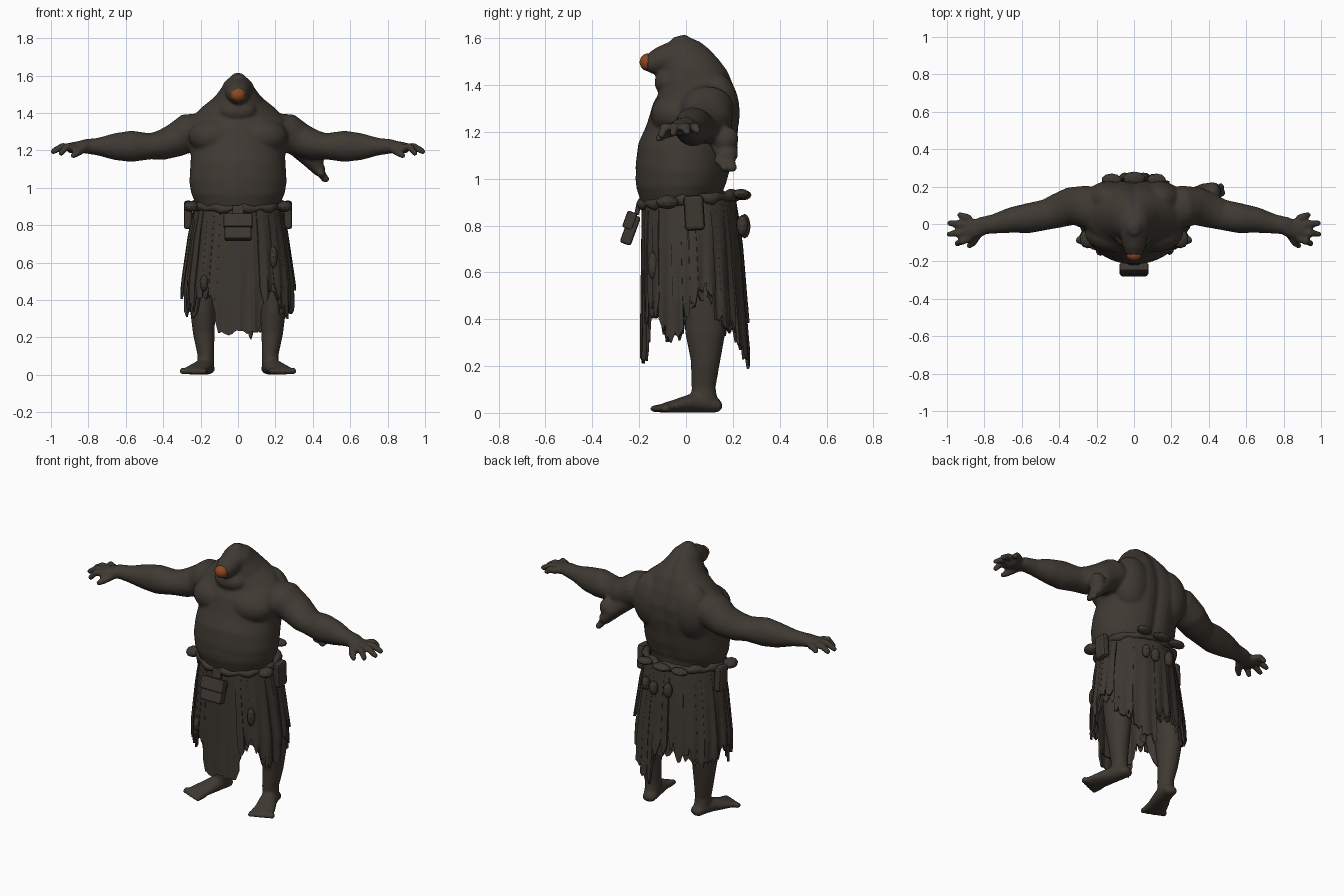
import bpy, bmesh, math, random
from mathutils import Vector, Matrix

random.seed(4)
cube = bpy.data.objects.get("Cube")
if cube:
    bpy.data.objects.remove(cube)


def material(name, rgb):
    m = bpy.data.materials.new(name)
    m.use_nodes = True
    m.diffuse_color = (*rgb, 1)
    m.node_tree.nodes["Principled BSDF"].inputs["Base Color"].default_value = (*rgb, 1)
    return m


HIDE = material("dark hide", (0.050, 0.041, 0.032))
CLOTH = material("worn cloth", (0.046, 0.038, 0.030))
ORANGE = material("orange nose", (0.27, 0.064, 0.016))


def finish(name, bm, mat, smooth=True):
    bmesh.ops.recalc_face_normals(bm, faces=bm.faces)
    mesh = bpy.data.meshes.new(name)
    bm.to_mesh(mesh)
    bm.free()
    mesh.materials.append(mat)
    for p in mesh.polygons:
        p.use_smooth = smooth
    ob = bpy.data.objects.new(name, mesh)
    bpy.context.scene.collection.objects.link(ob)
    return ob


def tube(bm, rows, side, segs=16, groove=0):
    """Loft ellipses; each row is x, y, z, radius along side, other radius."""
    pts = [Vector(r[:3]) for r in rows]
    rad = [r[3:] for r in rows]
    for i, j in ((0, 1), (-1, -2)):
        tip = pts[i] + (pts[i] - pts[j]).normalized() * min(rad[i]) * 0.5
        at = 0 if i == 0 else len(pts)
        pts.insert(at, tip)
        rad.insert(at, [k * 0.55 for k in rad[i]])
    rings = []
    for i, p in enumerate(pts):
        t = (pts[min(i + 1, len(pts) - 1)] - pts[max(i - 1, 0)]).normalized()
        u = (side - t * side.dot(t)).normalized()
        v = t.cross(u)
        ring = []
        for k in range(segs):
            a = math.tau * k / segs
            dent = 1 - groove * math.exp(-((a - math.pi / 2) / 0.13) ** 2)
            ring.append(bm.verts.new(p + u * rad[i][0] * math.cos(a)
                                     + v * rad[i][1] * math.sin(a) * dent))
        rings.append(ring)
    for a, b in zip(rings, rings[1:]):
        for k in range(segs):
            bm.faces.new((a[k], a[k - 1], b[k - 1], b[k]))
    bm.faces.new(rings[0])
    bm.faces.new(rings[-1])


def ball(bm, loc, size, detail=3):
    m = Matrix.Translation(loc) @ Matrix.Diagonal((*size, 1))
    bmesh.ops.create_icosphere(bm, subdivisions=detail, radius=1, matrix=m)


X, Y = Vector((1, 0, 0)), Vector((0, 1, 0))

# Torso rising into the neckless head, with a groove down the spine
body = bmesh.new()
torso = [(.0, .87, .20, .165), (-.012, .92, .228, .18), (-.018, .97, .25, .195),
         (-.015, 1.03, .26, .202), (-.002, 1.1, .256, .208), (.02, 1.17, .252, .198),
         (.038, 1.24, .266, .195), (.047, 1.31, .28, .188), (.047, 1.37, .255, .168),
         (.038, 1.42, .2, .15), (.018, 1.47, .132, .13), (-.002, 1.52, .094, .108),
         (-.017, 1.56, .075, .084), (-.024, 1.587, .046, .052)]
tube(body, [(0, *r) for r in torso], X, 48, 0.1)
tube(body, [(0, -.04, 1.525, .076, .068), (0, -.11, 1.505, .064, .058),
            (0, -.155, 1.487, .048, .044)], X)
ball(body, (0, -.07, 1.41), (.10, .065, .06))
ball(body, (0, -.06, 1.0), (.21, .157, .11))

# Mirrored chest, limbs, hands and feet
FINGERS = [(.935, .05, 1.20), (.99, .005, 1.195), (.993, -.055, 1.19), (.95, -.105, 1.18)]
for s in (1, -1):
    ball(body, (s * .115, -.04, 1.275), (.15, .11, .1))
    ball(body, (s * .135, .135, 1.28), (.12, .095, .17))
    arm = [(.18, .07, 1.30, .12, .10), (.27, .095, 1.292, .112, .104),
           (.34, .095, 1.252, .102, .09), (.41, .07, 1.228, .092, .08),
           (.47, .05, 1.222, .082, .07), (.57, .03, 1.222, .08, .084),
           (.66, .02, 1.22, .068, .072), (.75, 0, 1.22, .052, .047),
           (.83, -.012, 1.222, .046, .037)]
    tube(body, [(s * r[0], *r[1:]) for r in arm], Y, 20)
    tube(body, [(s * .81, -.02, 1.222, .045, .036),
                (s * .90, -.03, 1.212, .062, .029)], Y)
    for i, (x, y, z) in enumerate(FINGERS):
        root = .03 - .036 * i
        tube(body, [(s * .88, root, 1.214, .021, .022),
                    (s * (x + .885) / 2, (y + root) / 2, 1.222, .021, .021),
                    (s * x, y, z, .016, .016)], Y, 10)
    tube(body, [(s * .83, -.05, 1.205, .024, .022), (s * .86, -.1, 1.185, .02, .02),
                (s * .885, -.12, 1.17, .016, .016)], Y, 10)
    leg = [(.12, .03, .85, .11, .13), (.15, .05, .65, .105, .12),
           (.185, .075, .46, .078, .09), (.188, .083, .34, .068, .086),
           (.183, .083, .22, .058, .063), (.172, .075, .11, .045, .052),
           (.172, .08, .05, .046, .055)]
    tube(body, [(s * r[0], *r[1:]) for r in leg], X, 20)
    tube(body, [(s * .162, .138, .028, .04, .028), (s * .172, .09, .04, .046, .04),
                (s * .188, .03, .042, .052, .042), (s * .22, -.05, .028, .064, .028),
                (s * .235, -.1, .02, .07, .02)], X)
    for i in range(5):
        x = .178 + .029 * i
        y = -.145 + .012 * i
        tube(body, [(s * x, -.08, .022, .018, .021),
                    (s * (x + .006), y, .017, .016, .016)], X, 10)

# Ragged stump hanging below the +x shoulder
tube(body, [(.31, .13, 1.23, .06, .06), (.38, .16, 1.155, .06, .045),
            (.44, .18, 1.09, .045, .035)], Y)
ball(body, (.42, .17, 1.17), (.045, .055, .055))
for x, y, z in ((.45, .135, 1.07), (.475, .165, 1.04), (.47, .2, 1.04)):
    tube(body, [(.41, .17, 1.12, .026, .024), (x, y, z, .022, .019)], Y, 8)

ob = finish("body", body, HIDE)
remesh = ob.modifiers.new("fuse", "REMESH")
remesh.mode = "VOXEL"
remesh.voxel_size = 0.009
remesh.use_smooth_shade = True
soft = ob.modifiers.new("soften", "SMOOTH")
soft.factor = 0.5
soft.iterations = 6

# Nose set into the snout tip
bm = bmesh.new()
ball(bm, (0, -.165, 1.497), (.042, .034, .038), 2)
finish("nose", bm, ORANGE)


# Skirt: an inner shell and overlapping torn strips
def on_skirt(deg, z, out=0.0):
    f = (0.92 - z) / 0.7
    a = math.radians(deg)
    r = 1 + out
    return Vector(((.225 + .055 * min(1, f * 1.6)) * r * math.sin(a),
                   .012 + .025 * f - (.195 + .03 * f) * r * math.cos(a), z))


HEM = [(0, .20), (24, .22), (30, .38), (46, .42), (56, .30), (75, .33), (95, .46),
       (115, .45), (130, .34), (144, .32), (150, .21), (166, .20), (172, .34),
       (200, .38), (235, .30), (262, .45), (285, .33), (305, .28), (314, .42),
       (330, .40), (336, .22), (360, .20)]


def hem(deg):
    deg %= 360
    for (a, p), (b, q) in zip(HEM, HEM[1:]):
        if a <= deg <= b:
            return p + (q - p) * (deg - a) / (b - a)


def sheet(bm, degs, ends, out, rows=9):
    grid = []
    for j in range(rows):
        f = j / (rows - 1)
        row = []
        for d, e in zip(degs, ends):
            fold = .02 * f * math.sin(math.radians(d) * 23 + 1.5 * f)
            row.append(bm.verts.new(on_skirt(d, .91 + (e - .91) * f,
                                             out * min(1, 3 * f) + fold)))
        grid.append(row)
    for a, b in zip(grid, grid[1:]):
        for i in range(len(degs) - 1):
            bm.faces.new((a[i], a[i + 1], b[i + 1], b[i]))


bm = bmesh.new()
degs = [4 * i for i in range(91)]
sheet(bm, degs, [max(.3, hem(d) + .03 + .02 * math.sin(d)) for d in degs], -.03)
degs = [-26 + 4 * i for i in range(14)]
sheet(bm, degs, [hem(d) + random.uniform(0, .04) for d in degs], 0)
for i in range(34):
    mid = 28 + i * 304 / 33
    width = random.uniform(7, 12)
    degs = [mid + width * (k / 4 - .5) for k in range(5)]
    low = hem(mid) + random.uniform(-.02, .06)
    ends = [low + .05 * abs(k - 2) * random.random() for k in range(5)]
    sheet(bm, degs, ends, random.uniform(.01, .07))
skirt = finish("torn_skirt", bm, CLOTH, False)
thick = skirt.modifiers.new("thickness", "SOLIDIFY")
thick.thickness = 0.012
thick.offset = 0

# Rolled waistband
curve = bpy.data.curves.new("waistband", "CURVE")
curve.dimensions = "3D"
curve.bevel_depth = 0.021
curve.bevel_resolution = 2
curve.materials.append(CLOTH)
spline = curve.splines.new("POLY")
spline.points.add(47)
spline.use_cyclic_u = True
for i, p in enumerate(spline.points):
    lift = -.02 * math.cos(math.tau * i / 48) + .006 * math.sin(i * 1.9)
    p.co = (*on_skirt(i * 7.5, .908 + lift, .015), 1)
    p.radius = 1 + .3 * math.sin(i * 1.3)
bpy.context.scene.collection.objects.link(bpy.data.objects.new("waistband", curve))

# Knots tied on the waist and skirt
bm = bmesh.new()
for x, y, z, a, b, c in ((.25, -.08, .90, .042, .05, .03), (-.25, -.08, .90, .042, .05, .03),
                         (0, .245, .93, .06, .035, .022), (.12, .235, .935, .05, .035, .022),
                         (-.12, .235, .93, .055, .035, .022), (.05, .25, .79, .028, .025, .045),
                         (-.05, .25, .80, .028, .025, .05), (.11, .24, .8, .025, .025, .045),
                         (-.18, -.14, .49, .025, .03, .045), (.19, -.14, .63, .022, .025, .06)):
    ball(bm, (x, y, z), (a, b, c), 2)
finish("cloth_knots", bm, CLOTH, False)


# Belt pouches and flap
def slab(name, loc, size, tilt, bevel):
    bm = bmesh.new()
    m = Matrix.Translation(loc) @ Matrix.Rotation(tilt, 4, "X") @ Matrix.Diagonal((*size, 1))
    bmesh.ops.create_cube(bm, size=1, matrix=m)
    ob = finish(name, bm, CLOTH, False)
    mod = ob.modifiers.new("rounded", "BEVEL")
    mod.width = bevel
    mod.segments = 2


slab("pouch", (0, -.238, .782), (.145, .05, .13), -.35, .01)
slab("pouch_flap", (0, -.24, .822), (.155, .045, .075), -.35, .008)
slab("pouch_loop", (0, -.205, .875), (.06, .02, .06), -.2, .006)
for name, x in (("left_side_pouch", .267), ("right_side_pouch", -.267)):
    slab(name, (x, .035, .855), (.045, .085, .15), .06, .015)
